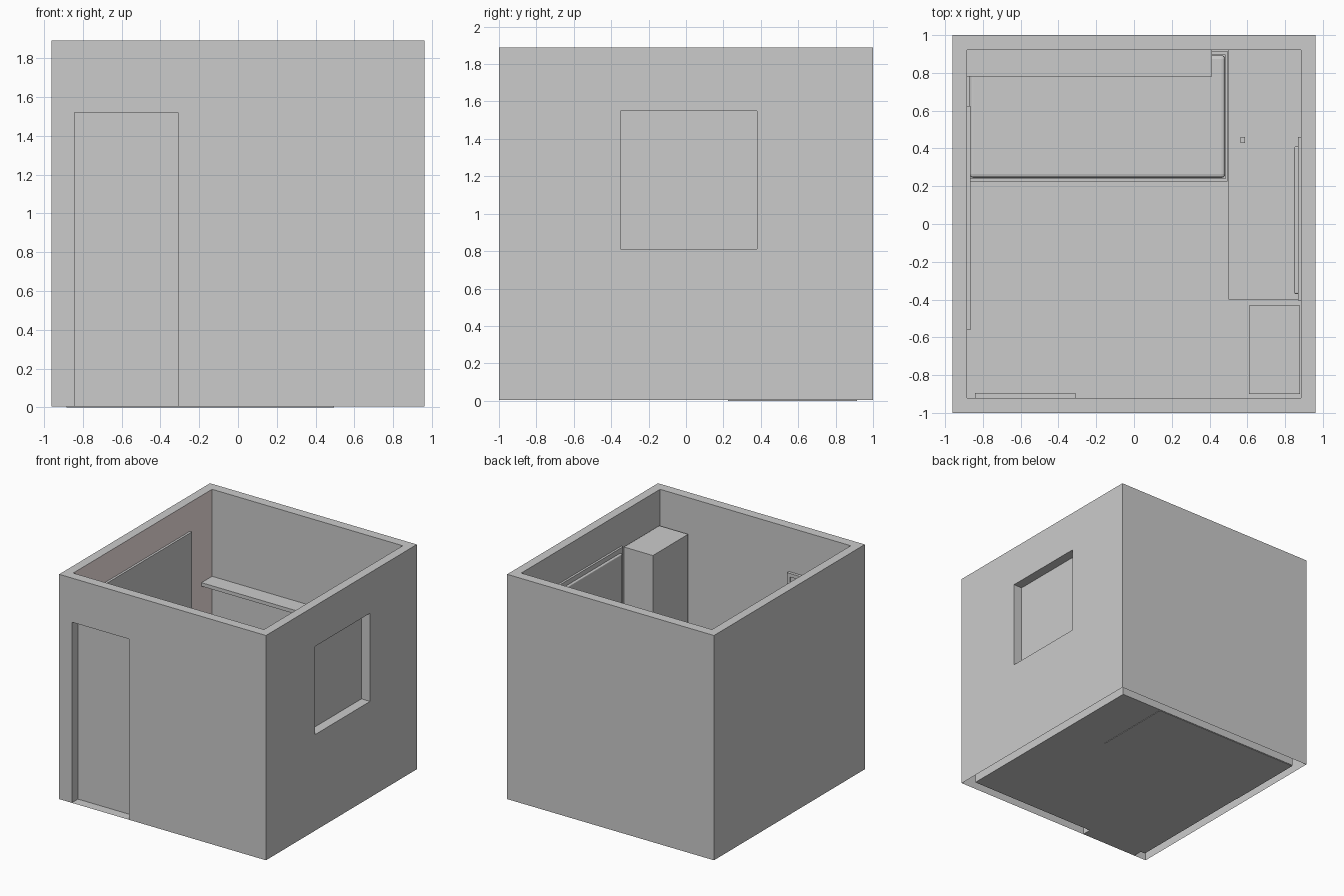
import bpy, bmesh
from mathutils import Vector

if "Cube" in bpy.data.objects:
    bpy.data.objects.remove(bpy.data.objects["Cube"])


def box(name, x, y, z, bevel=0):
    bm = bmesh.new()
    bmesh.ops.create_cube(bm, size=1)
    for v in bm.verts:
        v.co = Vector([(a + b) / 2 + c * (b - a) for (a, b), c in zip((x, y, z), v.co)])
    me = bpy.data.meshes.new(name)
    bm.to_mesh(me)
    bm.free()
    ob = bpy.data.objects.new(name, me)
    bpy.context.collection.objects.link(ob)
    if bevel:
        m = ob.modifiers.new("Bevel", "BEVEL")
        m.width, m.segments = bevel, 3
    return ob


def cut(ob, *cutters):
    for c in cutters:
        m = ob.modifiers.new("Cut", "BOOLEAN")
        m.operation, m.solver, m.object = "DIFFERENCE", "EXACT", c
        c.hide_render = True
    bpy.context.view_layer.update()
    dg = bpy.context.evaluated_depsgraph_get()
    me = bpy.data.meshes.new_from_object(ob.evaluated_get(dg))
    ob.modifiers.clear()
    ob.data = me
    for c in cutters:
        bpy.data.objects.remove(c)
    return ob


def frame(name, x, y, z, hx, hy, hz):
    return cut(box(name, x, y, z), box(name + "_cutter", hx, hy, hz))


Z0 = 0.004
IX, IY = 0.885, 0.92

# walls: open-topped shell with door and window openings
walls = cut(box("walls", (-0.96, 0.96), (-1, 1), (Z0, 1.89)),
            box("room_cutter", (-IX, IX), (-IY, IY), (-0.5, 2.5)),
            box("door_cutter", (-0.843, -0.31), (-1.2, -0.85), (-0.5, 1.52)),
            box("window_cutter", (0.8, 1.2), (-0.35, 0.38), (0.81, 1.55)))
pink = bpy.data.materials.new("accent_pink")
pink.diffuse_color = (0.95, 0.82, 0.81, 1)
pink.use_nodes = True
pink.node_tree.nodes["Principled BSDF"].inputs["Base Color"].default_value = pink.diffuse_color
grey = bpy.data.materials.new("plain_grey")
grey.diffuse_color = (0.8, 0.8, 0.8, 1)
grey.use_nodes = True
grey.node_tree.nodes["Principled BSDF"].inputs["Base Color"].default_value = grey.diffuse_color
walls.data.materials.clear()
walls.data.materials.append(grey)
walls.data.materials.append(pink)
bm = bmesh.new()
bm.from_mesh(walls.data)
for f in bm.faces:
    f.material_index = int(f.normal.x > 0.9 and abs(f.calc_center_median().x + IX) < 0.01)
# the wall undersides are open
bmesh.ops.delete(bm, geom=[f for f in bm.faces if f.normal.z < -0.9
                           and f.calc_center_median().z < 0.1], context="FACES")
bm.to_mesh(walls.data)
bm.free()

# floor sheet with the doorway threshold
me = bpy.data.meshes.new("floor")
outline = [(-IX, -IY), (-0.843, -IY), (-0.843, -1), (-0.31, -1), (-0.31, -IY),
           (IX, -IY), (IX, IY), (-IX, IY)]
me.from_pydata([(x, y, Z0) for x, y in outline], [], [range(len(outline))])
bpy.context.collection.objects.link(bpy.data.objects.new("floor", me))

# door
frame("door_frame", (-0.843, -0.31), (-0.92, -0.895), (Z0, 1.52),
      (-0.818, -0.338), (-1, -0.8), (-0.1, 1.49))
box("door_leaf", (-0.818, -0.338), (-0.918, -0.905), (Z0, 1.49))

# window casing and pane
frame("window_casing", (0.867, IX), (-0.405, 0.46), (0.75, 1.61),
      (0.8, 1), (-0.35, 0.38), (0.81, 1.55))
box("window_pane", (0.848, 0.88), (-0.37, 0.41), (0.79, 1.57), 0.008)

# tall cupboard
box("cupboard", (0.61, 0.878), (-0.9, -0.432), (Z0, 1.594))

# desk with side panels
box("desk_top", (0.5, IX), (-0.4, IY), (0.52, 0.55))
for i, y in enumerate((-0.4, 0.25, 0.89)):
    box(f"desk_panel_{i}", (0.51, 0.88), (y, y + 0.03), (Z0, 0.52))
box("desk_item", (0.563, 0.587), (0.43, 0.46), (0.55, 0.575))

# bed: rails around a mattress
frame("bed_frame", (-IX, 0.495), (0.225, 0.915), (0, 0.3),
      (-0.872, 0.485), (0.242, 0.895), (0.1, 1))
box("mattress", (-0.87, 0.483), (0.244, 0.893), (0.1, 0.36), 0.02)

# shelf over the bed and wall board
box("shelf", (-IX, 0.412), (0.78, IY), (1.13, 1.16))
box("wall_board", (-IX, -0.866), (-0.56, 0.625), (0.85, 1.65))
